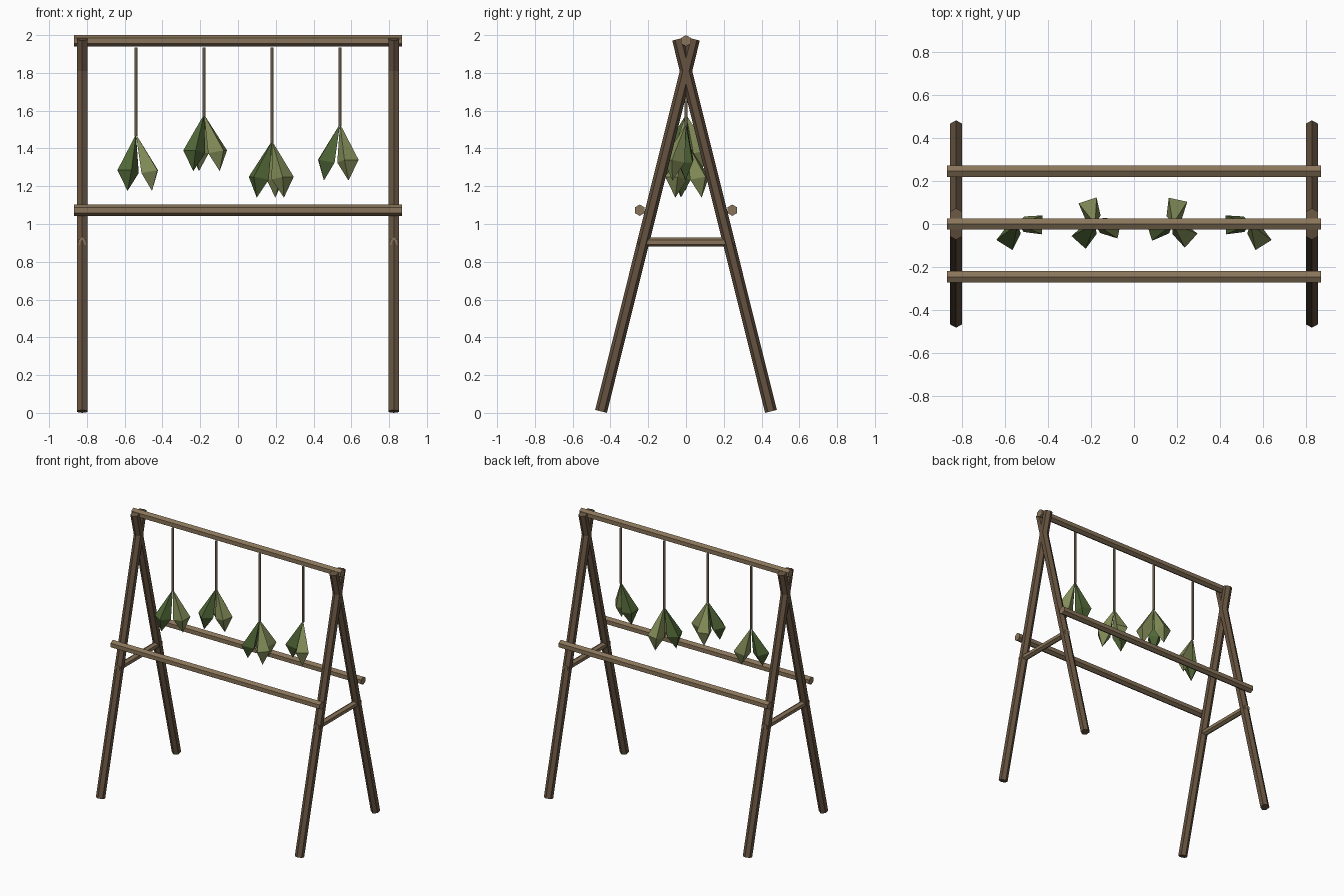
import bpy
from math import sin, cos, pi, radians
from mathutils import Vector

if "Cube" in bpy.data.objects:
    bpy.data.objects.remove(bpy.data.objects["Cube"])


def material(name, rgb):
    m = bpy.data.materials.new(name)
    m.diffuse_color = (*rgb, 1)
    m.use_nodes = True
    m.node_tree.nodes["Principled BSDF"].inputs["Base Color"].default_value = m.diffuse_color
    return m


DARK_WOOD = material("dark_wood", (0.13, 0.085, 0.05))
LIGHT_WOOD = material("light_wood", (0.25, 0.175, 0.1))
TWINE = material("twine", (0.24, 0.18, 0.11))
GREEN = material("green_leaf", (0.085, 0.14, 0.04))
OLIVE = material("olive_leaf", (0.23, 0.27, 0.1))


def add_mesh(name, verts, faces, mat):
    me = bpy.data.meshes.new(name)
    me.from_pydata([tuple(v) for v in verts], [], faces)
    me.materials.append(mat)
    me.update()
    ob = bpy.data.objects.new(name, me)
    bpy.context.collection.objects.link(ob)
    return ob


def rod(name, a, b, r, mat, ref, n=6):
    """Straight n-sided pole from a to b, with a corner pointing towards ref."""
    a, b, ref = Vector(a), Vector(b), Vector(ref)
    d = (b - a).normalized()
    u = (ref - d * ref.dot(d)).normalized()
    w = d.cross(u)
    ring = [u * r * cos(2 * pi * i / n) + w * r * sin(2 * pi * i / n) for i in range(n)]
    verts = [a + p for p in ring] + [b + p for p in ring]
    faces = [(i, (i + 1) % n, n + (i + 1) % n, n + i) for i in range(n)]
    faces += [tuple(reversed(range(n))), tuple(range(n, 2 * n))]
    return add_mesh(name, verts, faces, mat)


def leaf(name, apex, angle, mat):
    """Four-sided double pyramid hanging outwards from the apex."""
    u = Vector((cos(angle), sin(angle), 0))
    t = Vector((-sin(angle), cos(angle), 0))
    up = Vector((0, 0, 1))
    apex = Vector(apex)
    ring = [(0.115, 0.044, -0.19), (0.03, 0.036, -0.205),
            (0.03, -0.036, -0.205), (0.115, -0.044, -0.19)]
    verts = [apex] + [apex + u * p + t * q + up * z for p, q, z in ring]
    verts.append(apex + u * 0.085 - up * 0.3)
    faces = []
    for i in range(4):
        j = (i + 1) % 4
        faces += [(0, 1 + i, 1 + j), (5, 1 + j, 1 + i)]
    return add_mesh(name, verts, faces, mat)


# Crossed legs and brace at each end
for side, x in (("left", -0.825), ("right", 0.825)):
    for place, s in (("front", 1), ("back", -1)):
        rod(f"{side}_{place}_leg", (x, -0.45 * s, 0.008), (x, 0.042 * s, 1.979),
            0.032, DARK_WOOD, (0, 1, 0))
    rod(f"{side}_brace", (x, -0.255, 0.904), (x, 0.255, 0.904), 0.024, LIGHT_WOOD, (0, 0, 1))

# Ridge pole and two side rails
for name, y, z in (("ridge_pole", 0, 1.97), ("front_rail", -0.245, 1.073),
                   ("back_rail", 0.245, 1.073)):
    rod(name, (-0.867, y, z), (0.867, y, z), 0.03, LIGHT_WOOD, (0, 0, 1))

# Hanging strings with leaf bundles
bundles = [(-0.54, 1.475, (238, 358)), (-0.18, 1.58, (228, 348, 108)),
           (0.18, 1.44, (198, 318, 78)), (0.54, 1.53, (182, 302))]
for k, (x, z, angles) in enumerate(bundles, 1):
    rod(f"string_{k}", (x, 0, z - 0.01), (x, 0, 1.935), 0.009, TWINE, (0, 1, 0))
    for i, a in enumerate(angles):
        leaf(f"bundle_{k}_leaf_{i + 1}", (x, 0, z), radians(a), OLIVE if i else GREEN)
